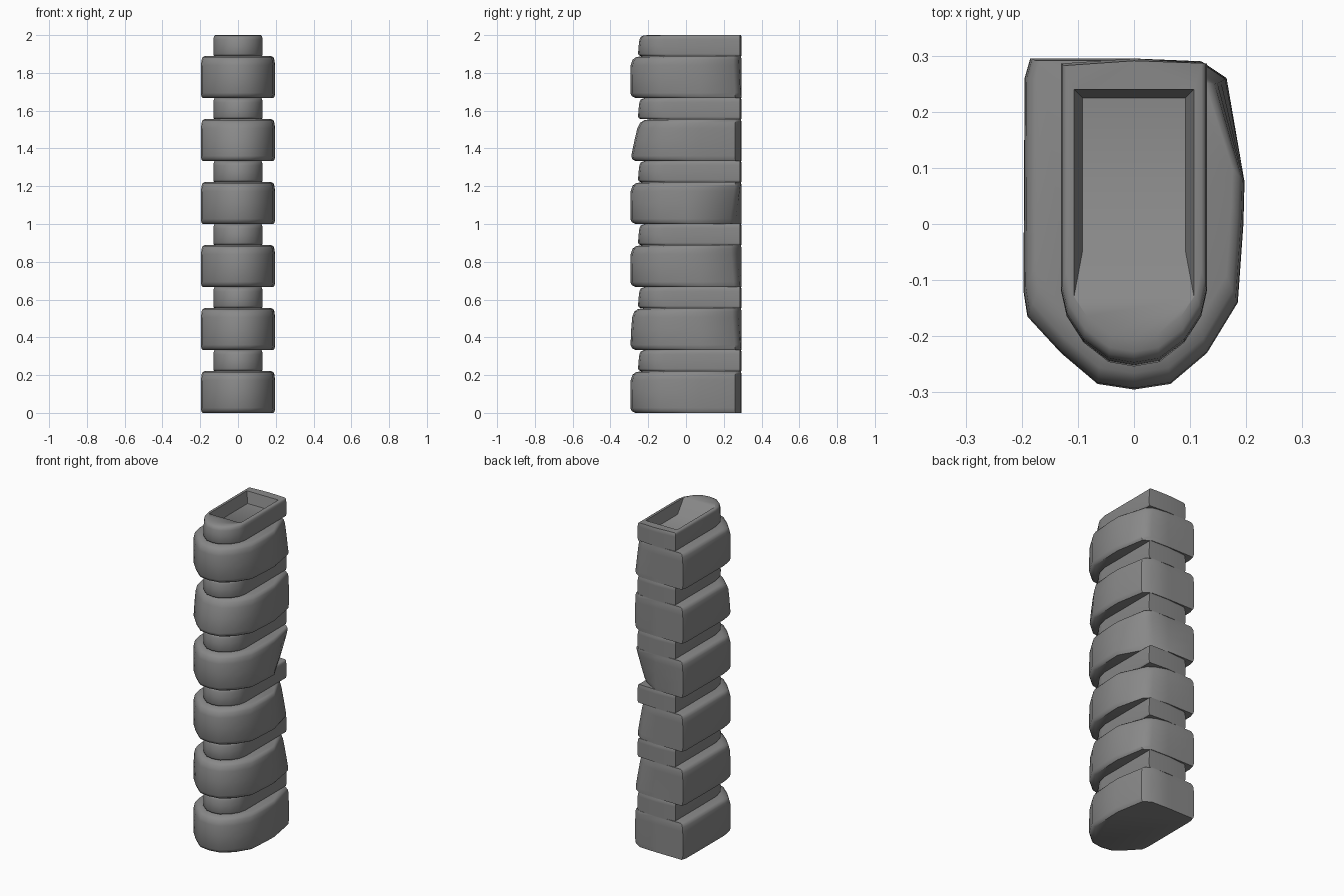
import bpy, bmesh

cube = bpy.data.objects.get("Cube")
if cube:
    bpy.data.objects.remove(cube)

stone = bpy.data.materials.new("stone_grey")
stone.use_nodes = True
stone.diffuse_color = (0.25, 0.25, 0.25, 1)
stone.node_tree.nodes["Principled BSDF"].inputs["Base Color"].default_value = (0.25, 0.25, 0.25, 1)

BACK = 0.295
# Half outlines from the rounded nose towards the flat back
WIDE_RIGHT = [(0, -.295), (.065, -.285), (.13, -.23), (.185, -.14), (.195, 0), (.197, .075), (.165, .26), (.12, .29)]
WIDE_LEFT = [(-.185, .295), (-.195, .26), (-.197, -.12), (-.19, -.165), (-.13, -.23), (-.065, -.285)]
SLIM = [(.045, -.247), (.09, -.212), (.12, -.165), (.13, -.12), (.13, .286)]
WIDE = WIDE_RIGHT + [(0, .295)] + WIDE_LEFT
NARROW = [(0, -.255)] + SLIM + [(0, .295)] + [(-x, y) for x, y in reversed(SLIM)]


def ring_edges(bm, verts):
    return [bm.edges.get((a, b)) or bm.edges.new((a, b))
            for a, b in zip(verts, verts[1:] + verts[:1])]


def slab(name, outline, z0, z1, lean=0, pull=(0, 0), soft=1, recess=False):
    """Stack softened rings; lean tips the nose back, pull trims one back corner."""
    bm = bmesh.new()
    h = z1 - z0
    levels = [(0, .045), (.04, .015), (.12, 0), (.5, 0), (.78, .004), (.91, .02), (.97, .05), (1, .11)]
    rings = []
    for t, inset in levels:
        s = 1 - inset * soft
        cut = pull[0] * (1 - t) + pull[1] * t
        ring = []
        for x, y in outline:
            px, py = x * s, BACK + (y - BACK) * s
            py += lean * t * max(0, -y) / BACK
            if x > .1 and y > .2:
                px -= cut
                py -= cut * .6
            elif y > .25 and t > .95:
                py -= .004
            ring.append(bm.verts.new((px, py, z0 + h * t)))
        rings.append(ring)
    for low, high in zip(rings, rings[1:]):
        for i in range(len(low)):
            j = (i + 1) % len(low)
            bm.faces.new((low[i], low[j], high[j], high[i]))
    bm.faces.new(rings[0][::-1])
    if recess:
        # Rectangular socket with sloping walls
        def rect(w, front, back, z):
            return [bm.verts.new((x, y, z)) for x, y in
                    ((-w, front), (w, front), (w, back), (-w, back))]
        mouth = rect(.107, -.13, .24, z1 - .001)
        floor = rect(.092, -.05, .225, z1 - .07)
        bmesh.ops.bridge_loops(bm, edges=ring_edges(bm, rings[-1]) + ring_edges(bm, mouth))
        for i in range(4):
            j = (i + 1) % 4
            bm.faces.new((mouth[i], mouth[j], floor[j], floor[i]))
        bm.faces.new(floor)
    else:
        bm.faces.new(rings[-1])
    bmesh.ops.recalc_face_normals(bm, faces=bm.faces[:])
    mesh = bpy.data.meshes.new(name)
    bm.to_mesh(mesh)
    bm.free()
    mesh.materials.append(stone)
    obj = bpy.data.objects.new(name, mesh)
    bpy.context.collection.objects.link(obj)
    bpy.ops.object.select_all(action='DESELECT')
    obj.select_set(True)
    bpy.context.view_layer.objects.active = obj
    bpy.ops.object.shade_smooth_by_angle(angle=0.8)


PITCH, WIDE_H = 0.3335, 0.222
# Nose lean and trimmed back corner (bottom, top) of each wide slab
STYLES = [(0, (0, 0)), (.01, (0, .03)), (0, (.01, .04)),
          (0, (.05, 0)), (.045, (0, 0)), (0, (0, .02))]
for k, (lean, pull) in enumerate(STYLES):
    base = k * PITCH
    slab(f"wide_slab_{k + 1}", WIDE, base, base + WIDE_H, lean, pull)
    last = k == len(STYLES) - 1
    slab("top_socket_slab" if last else f"narrow_slab_{k + 1}", NARROW,
         base + WIDE_H - .001, 2.0 if last else base + PITCH + .001,
         lean=.01, soft=.7, recess=last)
